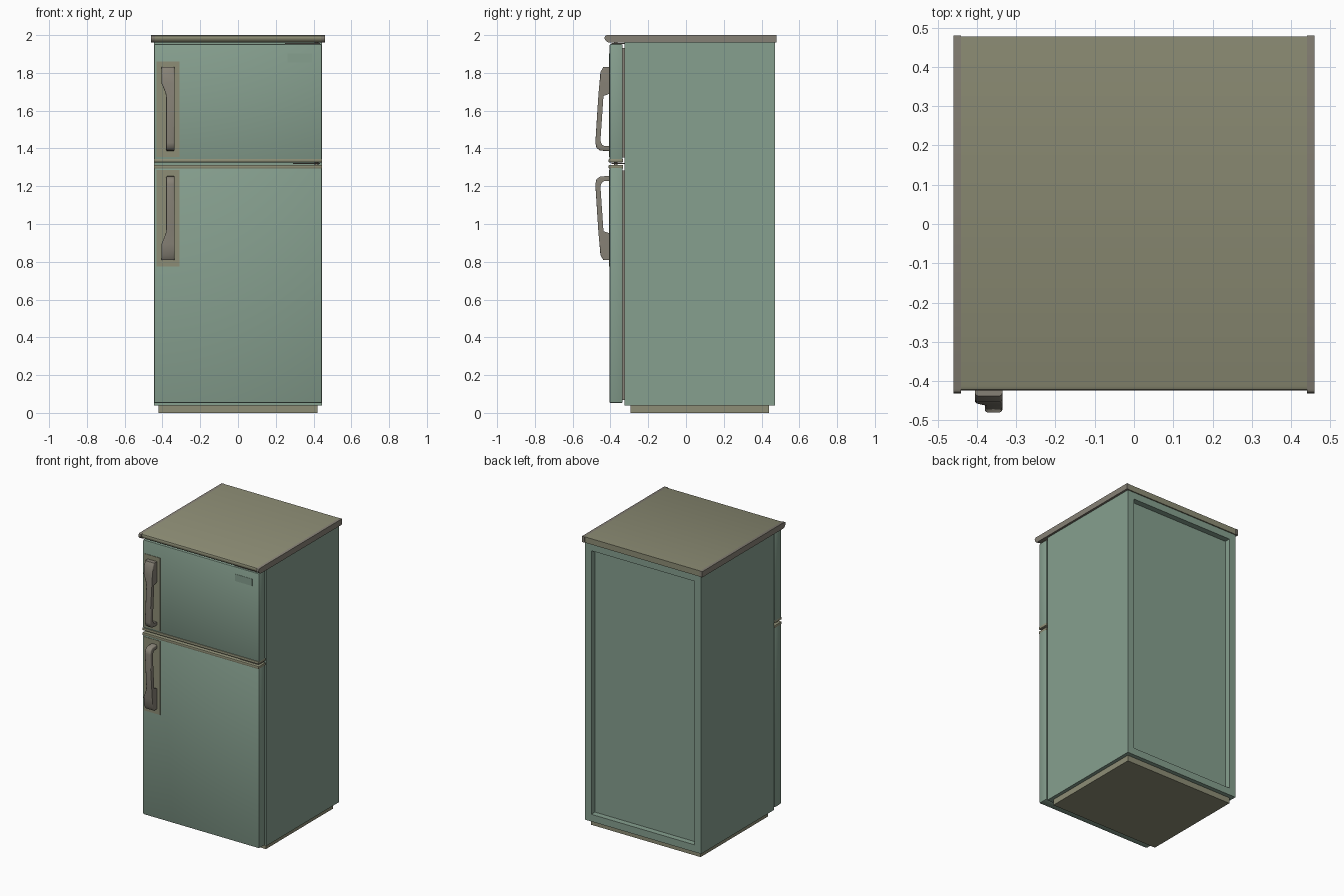
import bpy, bmesh, math
from mathutils import Vector

if "Cube" in bpy.data.objects:
    bpy.data.objects.remove(bpy.data.objects["Cube"])


def mat(name, rgb):
    m = bpy.data.materials.new(name)
    m.diffuse_color = (*rgb, 1)
    m.use_nodes = True
    m.node_tree.nodes["Principled BSDF"].inputs["Base Color"].default_value = m.diffuse_color
    return m


GREEN = mat("green_enamel", (0.24, 0.35, 0.275))
OLIVE = mat("olive_trim", (0.27, 0.27, 0.18))
GREY = mat("warm_grey", (0.24, 0.22, 0.18))


def finish(name, bm, material, angle=35):
    bmesh.ops.recalc_face_normals(bm, faces=bm.faces[:])
    me = bpy.data.meshes.new(name)
    bm.to_mesh(me)
    bm.free()
    me.shade_smooth()
    me.set_sharp_from_angle(angle=math.radians(angle))
    me.materials.append(material)
    ob = bpy.data.objects.new(name, me)
    bpy.context.collection.objects.link(ob)
    return ob


def box_bm(x, y, z):
    bm = bmesh.new()
    bmesh.ops.create_cube(bm, size=1)
    for v in bm.verts:
        v.co = Vector(r[0] if c < 0 else r[1] for r, c in zip((x, y, z), v.co))
    return bm


def bevel(bm, edges, width, segments):
    bmesh.ops.bevel(bm, geom=edges, offset=width, segments=segments,
                    profile=0.5, affect='EDGES', clamp_overlap=True)


def box(name, x, y, z, material, width=0, segments=2):
    bm = box_bm(x, y, z)
    if width:
        bevel(bm, bm.edges[:], width, segments)
    return finish(name, bm, material)


def prism(name, profile, x0, x1, material):
    """Extrude a (y, z) profile along x."""
    bm = bmesh.new()
    f = bm.faces.new([bm.verts.new((x0, y, z)) for y, z in profile])
    ext = bmesh.ops.extrude_face_region(bm, geom=[f])["geom"]
    bmesh.ops.translate(bm, vec=(x1 - x0, 0, 0),
                        verts=[g for g in ext if isinstance(g, bmesh.types.BMVert)])
    return finish(name, bm, material)


# Cabinet with a recessed back panel
bm = box_bm((-0.445, 0.445), (-0.325, 0.47), (0.04, 1.962))
bm.faces.ensure_lookup_table()
back = max(bm.faces, key=lambda f: f.calc_center_median().y)
bmesh.ops.inset_region(bm, faces=[back], thickness=0.07)
panel = bmesh.ops.extrude_discrete_faces(bm, faces=[back])["faces"][0]
bmesh.ops.translate(bm, verts=panel.verts[:], vec=(0, -0.04, 0))
finish("cabinet", bm, GREEN)

# Plinth
box("plinth", (-0.42, 0.42), (-0.295, 0.44), (0, 0.045), OLIVE)

# Worktop with a rounded front lip and grey side strips
top_profile = [(0.48, 1.96), (0.48, 2.0), (-0.417, 2.0), (-0.425, 1.996),
               (-0.428, 1.988), (-0.427, 1.978), (-0.42, 1.968), (-0.405, 1.96)]
prism("worktop", [(min(y + 0.004, 0.478) if y < 0 else 0.478, z) for y, z in top_profile],
      -0.441, 0.441, OLIVE)
for side, s in (("left", -1), ("right", 1)):
    prism(side + "_worktop_strip", [(y - 0.003 if y < 0 else y, z) for y, z in top_profile],
          s * 0.44, s * 0.46, GREY)

# Doors, gaskets and the trims where the doors meet
for part, z0, z1 in (("freezer", 1.338, 1.952), ("fridge", 0.052, 1.302)):
    box(part + "_door", (-0.445, 0.445), (-0.405, -0.335), (z0, z1), GREEN, 0.007)
    box(part + "_gasket", (-0.425, 0.425), (-0.337, -0.323), (z0 + 0.015, z1 - 0.02), GREY)
for part, z0, z1 in (("freezer", 1.326, 1.345), ("fridge", 1.293, 1.313)):
    box(part + "_door_trim", (-0.446, 0.446), (-0.41, -0.333), (z0, z1), OLIVE, 0.005)

# Hinge plates and pins
for part, x0, z in (("top", 0.25, 1.956), ("middle", 0.29, 1.3195)):
    box(part + "_hinge_plate", (x0, 0.435), (-0.395, -0.32), (z - 0.003, z + 0.003), GREY)
    bm = bmesh.new()
    bmesh.ops.create_cone(bm, cap_ends=True, segments=12, radius1=0.01, radius2=0.01, depth=0.022)
    bmesh.ops.translate(bm, verts=bm.verts[:], vec=(0.415, -0.372, z - 0.001))
    finish(part + "_hinge_pin", bm, GREY)

# Blank badge plate
box("badge_plate", (0.262, 0.393), (-0.407, -0.402), (1.855, 1.903), GREEN)

# Handle stations: outer y, outer z, inner y, inner z, left x
stations = [
    (-0.438, 1.830, -0.403, 1.830, -0.405),
    (-0.453, 1.805, -0.403, 1.800, -0.405),
    (-0.458, 1.745, -0.403, 1.745, -0.405),
    (-0.461, 1.715, -0.403, 1.715, -0.392),
    (-0.463, 1.690, -0.403, 1.690, -0.383),
    (-0.465, 1.665, -0.437, 1.678, -0.380),
    (-0.480, 1.430, -0.453, 1.440, -0.380),
    (-0.474, 1.403, -0.445, 1.420, -0.380),
    (-0.455, 1.389, -0.432, 1.413, -0.380),
    (-0.403, 1.385, -0.403, 1.412, -0.380),
]


def handle(name, flip):
    z_of = (lambda z: 2.64 - z) if flip else (lambda z: z)
    bm = bmesh.new()
    rings = []
    for yo, zo, yi, zi, xl in stations:
        rings.append([bm.verts.new((x, y, z_of(z))) for x, y, z in
                      ((xl, yo, zo), (-0.335, yo, zo), (-0.335, yi, zi), (xl, yi, zi))])
    for a, b in zip(rings, rings[1:]):
        for i in range(4):
            j = (i + 1) % 4
            bm.faces.new((a[i], a[j], b[j], b[i]))
    bm.faces.new(rings[0])
    bm.faces.new(rings[-1])
    # Round the outer long edges
    outer = [e for a, b in zip(rings, rings[1:]) for i in (0, 1)
             for e in a[i].link_edges if b[i] in e.verts]
    bevel(bm, outer, 0.008, 3)
    finish(name, bm, GREY, 40)


# Handles and their backing plates
for part, z0, z1, flip in (("freezer", 1.355, 1.86, False), ("fridge", 0.775, 1.285, True)):
    box(part + "_handle_plate", (-0.432, -0.31), (-0.408, -0.402), (z0, z1), OLIVE)
    handle(part + "_handle", flip)
